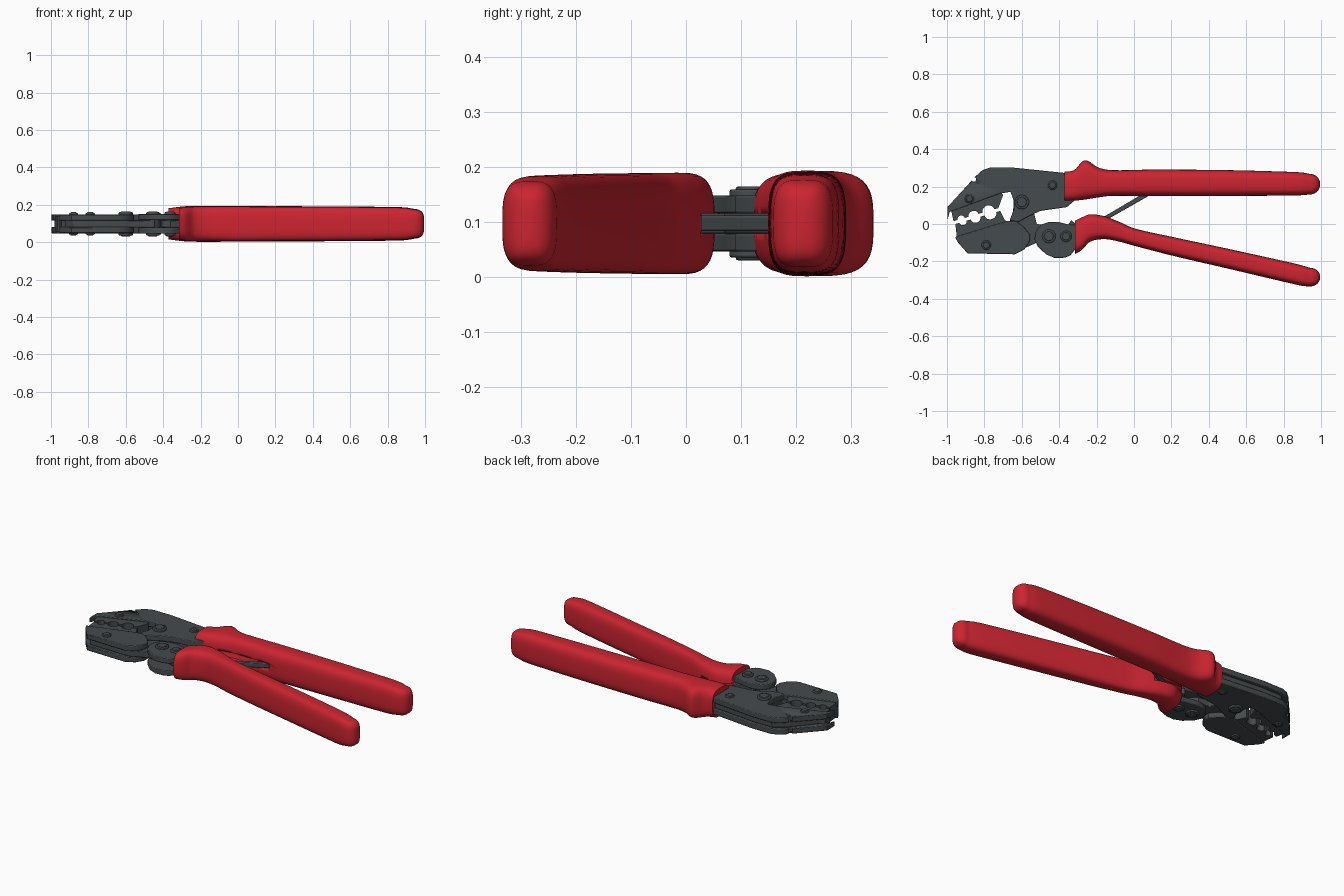
import bpy, bmesh, math
from mathutils import Vector

if "Cube" in bpy.data.objects:
    bpy.data.objects.remove(bpy.data.objects["Cube"])

ZC = 0.098  # mid height of the tool


def material(name, col):
    m = bpy.data.materials.new(name)
    m.diffuse_color = (*col, 1)
    m.use_nodes = True
    m.node_tree.nodes["Principled BSDF"].inputs["Base Color"].default_value = m.diffuse_color
    return m


RED = material("red_grip", (0.6, 0.018, 0.03))
STEEL = material("dark_steel", (0.06, 0.07, 0.075))


def finish(name, bm, mat, bevel=0, angle=35):
    bmesh.ops.recalc_face_normals(bm, faces=bm.faces)
    me = bpy.data.meshes.new(name)
    bm.to_mesh(me)
    bm.free()
    ob = bpy.data.objects.new(name, me)
    bpy.context.collection.objects.link(ob)
    me.materials.append(mat)
    bpy.context.view_layer.objects.active = ob
    ob.select_set(True)
    bpy.ops.object.shade_smooth_by_angle(angle=math.radians(angle))
    ob.select_set(False)
    if bevel:
        b = ob.modifiers.new("bevel", 'BEVEL')
        b.width, b.segments, b.angle_limit = bevel, 2, math.radians(50)
    return ob


def plate(name, pts, z0, z1, bevel=0.004):
    bm = bmesh.new()
    f = bm.faces.new([bm.verts.new((x, y, ZC + z0)) for x, y in pts])
    r = bmesh.ops.extrude_face_region(bm, geom=[f])
    top = [v for v in r['geom'] if isinstance(v, bmesh.types.BMVert)]
    bmesh.ops.translate(bm, vec=(0, 0, z1 - z0), verts=top)
    return finish(name, bm, STEEL, bevel)


def plate_pair(name, pts, inner, outer):
    return [plate(name + "_top", pts, inner, outer), plate(name + "_bottom", pts, -outer, -inner)]


def disc(name, x, y, r, h, bevel=0.004):
    bm = bmesh.new()
    bmesh.ops.create_cone(bm, cap_ends=True, segments=32, radius1=r, radius2=r, depth=2 * h)
    bmesh.ops.translate(bm, vec=(x, y, ZC), verts=bm.verts)
    return finish(name, bm, STEEL, bevel)


def cut(obs, cutter):
    cutter.hide_render = True
    cutter.hide_viewport = True
    for ob in obs:
        m = ob.modifiers.new("cut", 'BOOLEAN')
        m.object, m.solver = cutter, 'EXACT'


def scallops(a, b, radii, side):
    """Line from a to b with one semicircular notch per radius."""
    a, b = Vector(a), Vector(b)
    d = (b - a).normalized()
    n = Vector((-d.y, d.x)) * side
    gap = ((b - a).length - 2 * sum(radii)) / (len(radii) + 1)
    pts, t = [tuple(a)], gap
    for r in radii:
        c = a + d * (t + r)
        for i in range(9):
            w = math.pi * i / 8
            pts.append(tuple(c - d * r * math.cos(w) + n * r * 0.9 * math.sin(w)))
        t += 2 * r + gap
    return pts + [tuple(b)]


def grip(name, stations, slot):
    """Loft rounded-rectangle sections: (x, lower y, upper y, half height)."""
    rows = []
    for i in range(len(stations) - 1):
        p = [Vector(stations[max(0, min(len(stations) - 1, i + k))]) for k in (-1, 0, 1, 2)]
        h = p[2][0] - p[1][0]
        m1 = (p[2] - p[0]) * (h / (p[2][0] - p[0][0]))
        m2 = (p[3] - p[1]) * (h / (p[3][0] - p[1][0]))
        for j in range(5):
            t = j / 5
            rows.append(p[1] * (2*t**3 - 3*t*t + 1) + m1 * (t**3 - 2*t*t + t)
                        + p[2] * (3*t*t - 2*t**3) + m2 * (t**3 - t*t))
    x, lo, hi, hh = stations[-1]
    # rounded tip
    L = 0.055
    mid, half = (lo + hi) / 2, (hi - lo) / 2
    for i in range(9):
        w = math.pi / 2 * i / 8.4
        k = math.cos(w) ** 0.9
        k2 = 0.45 + 0.55 * k if i < 8 else 0.4
        k2 = k2 * (1 if i < 6 else (0.97, 0.9, 0.7)[i - 6])
        rows.append(Vector((x + L * math.sin(w), mid - half * k, mid + half * k, hh * k2)))
    bm = bmesh.new()
    rings, n = [], 40
    for x, lo, hi, hh in rows:
        ring = []
        for i in range(n):
            w = 2 * math.pi * i / n
            c, s = math.cos(w), math.sin(w)
            e = 2 / 3.4
            ring.append(bm.verts.new((x, (lo + hi) / 2 + (hi - lo) / 2 * math.copysign(abs(c) ** e, c),
                                      ZC + hh * math.copysign(abs(s) ** e, s))))
        rings.append(ring)
    for r0, r1 in zip(rings, rings[1:]):
        for i in range(n):
            bm.faces.new((r0[i], r0[(i + 1) % n], r1[(i + 1) % n], r1[i]))
    bm.faces.new(rings[0])
    bm.faces.new(rings[-1])
    ob = finish(name, bm, RED, 0, 50)
    cut([ob], plate(name + "_slot_cutter", slot, -0.018, 0.018, 0))
    return ob


# red grips
grip("upper_grip", [
    (-0.372, 0.120, 0.280, 0.083), (-0.32, 0.124, 0.288, 0.090), (-0.265, 0.130, 0.341, 0.095),
    (-0.19, 0.142, 0.302, 0.096), (-0.12, 0.150, 0.288, 0.096), (0.1, 0.149, 0.291, 0.095),
    (0.5, 0.150, 0.288, 0.093), (0.83, 0.152, 0.279, 0.090), (0.90, 0.154, 0.275, 0.087),
    (0.94, 0.158, 0.268, 0.080)],
    [(-0.4, 0.10), (0.1, 0.10), (0.1, 0.17), (-0.4, 0.15)])
grip("lower_grip", [
    (-0.315, -0.160, 0.018, 0.084), (-0.28, -0.140, 0.035, 0.089), (-0.235, -0.095, 0.052, 0.092),
    (-0.16, -0.081, 0.042, 0.092), (-0.08, -0.094, 0.012, 0.092), (0.0, -0.116, -0.023, 0.092),
    (0.2, -0.168, -0.068, 0.091), (0.5, -0.238, -0.132, 0.090), (0.84, -0.318, -0.207, 0.087),
    (0.90, -0.331, -0.222, 0.084), (0.94, -0.334, -0.234, 0.077)],
    [(-0.35, 0.018), (-0.12, 0.0), (-0.12, 0.08), (-0.35, 0.08)])

# fixed upper jaw: two outer plates and an inset core
upper = [(-0.998, 0.02), (-0.998, 0.09), (-0.845, 0.257), (-0.81, 0.288), (-0.77, 0.302), (-0.65, 0.302),
         (-0.36, 0.272), (-0.30, 0.262), (-0.30, 0.14), (-0.36, 0.09), (-0.5, 0.07), (-0.556, 0.045),
         (-0.62, 0.01), (-0.665, 0.02), (-0.645, 0.07), (-0.645, 0.13), (-0.66, 0.172), (-0.72, 0.162),
         (-0.985, 0.065)]
jaw = plate_pair("upper_jaw", upper, 0.018, 0.051)
core = plate("upper_jaw_core", [(-0.97, 0.08), (-0.84, 0.235), (-0.77, 0.285), (-0.65, 0.285), (-0.3, 0.25),
             (-0.3, 0.15), (-0.4, 0.13), (-0.56, 0.06), (-0.63, 0.07), (-0.64, 0.18), (-0.72, 0.175)], -0.019, 0.019)
cut(jaw + [core], disc("pin_hole_cutter", -0.856, 0.238, 0.012, 0.1, 0))

# moving lower jaw and its arm to the pivot
plate_pair("lower_jaw", [(-0.957, -0.07), (-0.94, -0.10), (-0.89, -0.157), (-0.636, -0.162), (-0.585, -0.135),
           (-0.557, -0.09), (-0.557, -0.055), (-0.59, -0.015), (-0.635, 0.018), (-0.68, 0.015)], 0.018, 0.050)
plate("lower_jaw_arm", [(-0.93, -0.07), (-0.88, -0.142), (-0.62, -0.145), (-0.52, -0.10), (-0.45, -0.11),
      (-0.41, -0.05), (-0.45, -0.01), (-0.52, 0.0), (-0.55, 0.12), (-0.6, 0.16), (-0.64, 0.12), (-0.655, 0.02)],
      -0.019, 0.019)

# crimping dies with scalloped edges
radii = (0.02, 0.027, 0.033)
plate("upper_die", scallops((-0.965, 0.015), (-0.725, 0.085), radii, 1)
      + [(-0.70, 0.155), (-0.72, 0.18), (-0.98, 0.085)], -0.043, 0.043, 0)
plate("lower_die", scallops((-0.955, 0.0), (-0.715, 0.07), radii, -1)
      + [(-0.69, 0.02), (-0.665, 0.005), (-0.945, -0.09)], -0.043, 0.043, 0)

# toggle link between lower grip and jaw
plate_pair("toggle_link", [(-0.532, -0.08), (-0.525, -0.04), (-0.495, -0.002), (-0.45, 0.012), (-0.4, 0.01),
           (-0.35, -0.003), (-0.25, 0.0), (-0.25, -0.08), (-0.31, -0.13), (-0.34, -0.168), (-0.37, -0.18),
           (-0.42, -0.183), (-0.47, -0.163), (-0.515, -0.12)], 0.021, 0.053)
plate("ratchet_pawl", [(-0.41, -0.09), (-0.36, -0.11), (-0.30, -0.09), (-0.31, 0.0), (-0.335, 0.02),
      (-0.35, 0.0)], -0.019, 0.019)
plate("ratchet_bar", [(-0.32, -0.055), (-0.30, -0.065), (0.11, 0.168), (0.095, 0.19)], -0.014, 0.014)

# pins: flat collar plus raised head
for i, (x, y, r, h) in enumerate([(-0.60, 0.117, 0.038, 0.067), (-0.455, -0.066, 0.036, 0.067),
                                  (-0.363, -0.066, 0.03, 0.067), (-0.436, 0.207, 0.025, 0.062),
                                  (-0.88, 0.135, 0.024, 0.062), (-0.79, -0.113, 0.025, 0.062)]):
    disc(f"pin_{i}", x, y, r, h - 0.005)
    disc(f"pin_{i}_head", x, y, r * 0.7, h)
